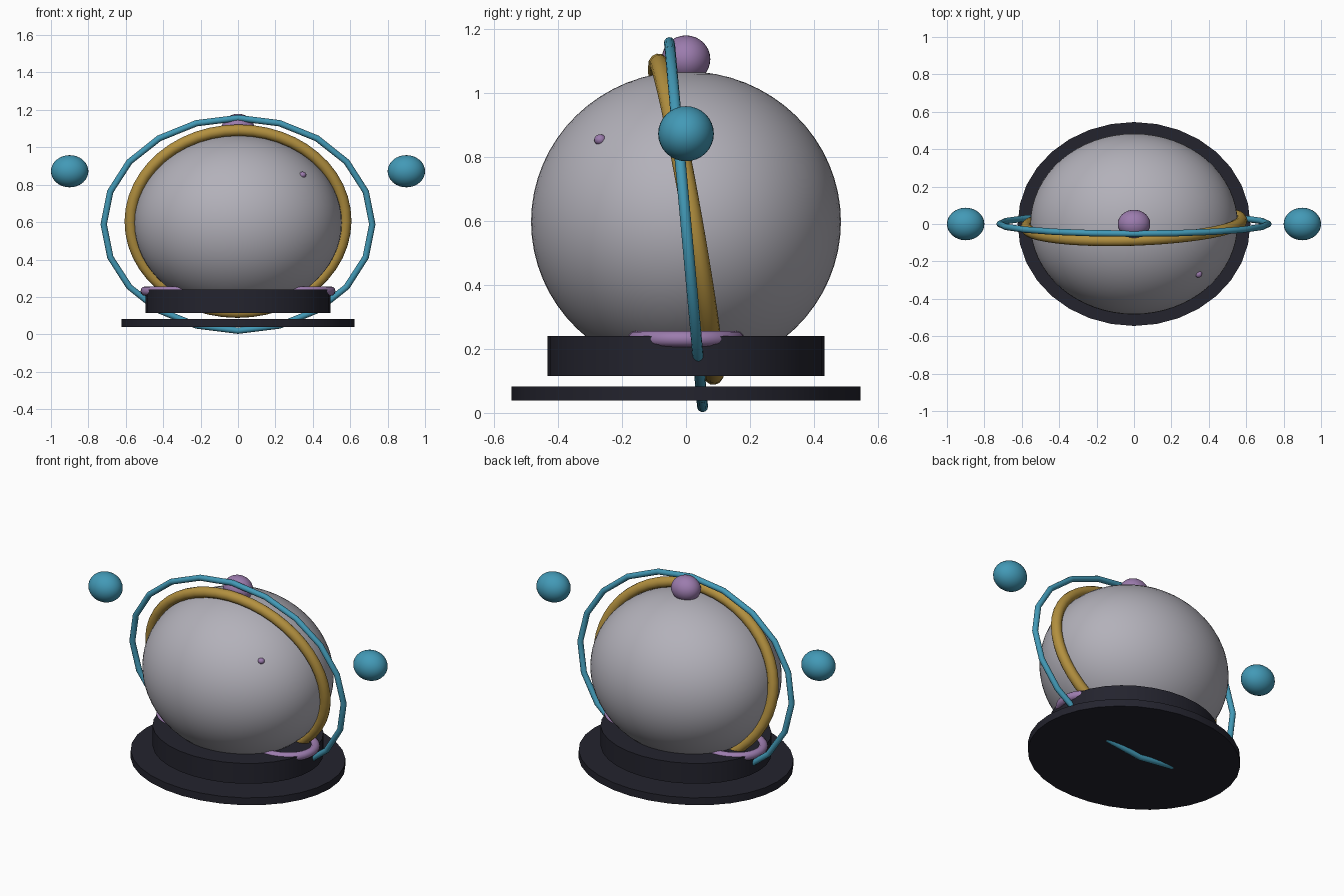
import bpy, bmesh, math
from mathutils import Matrix

if "Cube" in bpy.data.objects:
    bpy.data.objects.remove(bpy.data.objects["Cube"])


def material(name, rgb):
    m = bpy.data.materials.new(name)
    m.diffuse_color = (*rgb, 1.0)
    m.use_nodes = True
    m.node_tree.nodes["Principled BSDF"].inputs["Base Color"].default_value = m.diffuse_color
    return m


GREY = material("pale grey", (0.45, 0.44, 0.49))
DARK = material("dark slate", (0.017, 0.017, 0.027))
TEAL = material("teal", (0.055, 0.32, 0.47))
GOLD = material("gold", (0.45, 0.28, 0.05))
PURPLE = material("soft purple", (0.33, 0.20, 0.42))


def finish(bm, name, mat):
    bmesh.ops.recalc_face_normals(bm, faces=bm.faces)
    mesh = bpy.data.meshes.new(name)
    bm.to_mesh(mesh)
    bm.free()
    ob = bpy.data.objects.new(name, mesh)
    bpy.context.collection.objects.link(ob)
    mesh.materials.append(mat)
    bpy.ops.object.select_all(action='DESELECT')
    ob.select_set(True)
    bpy.context.view_layer.objects.active = ob
    bpy.ops.object.shade_smooth_by_angle(angle=math.radians(35))
    return ob


def ball(name, mat, centre, radii, segs=32):
    bm = bmesh.new()
    bmesh.ops.create_uvsphere(bm, u_segments=segs, v_segments=segs // 2, radius=1.0,
                              matrix=Matrix.Translation(centre) @ Matrix.Diagonal((*radii, 1)))
    return finish(bm, name, mat)


def disc(name, mat, rx, ry, z0, z1, segs=32):
    bm = bmesh.new()
    bmesh.ops.create_cone(bm, cap_ends=True, segments=segs, radius1=1, radius2=1, depth=1,
                          matrix=Matrix.Translation((0, 0, (z0 + z1) / 2))
                          @ Matrix.Diagonal((rx, ry, z1 - z0, 1)))
    return finish(bm, name, mat)


def ring(name, mat, centre, rx, ry, tube, segs, tilt=0.0, yaw=0.0, sides=12):
    """Elliptical ring in its own XY plane, tilted about X, then turned about Z."""
    bm = bmesh.new()
    loops = []
    for i in range(segs):
        a = math.tau * i / segs
        loop = []
        for j in range(sides):
            b = math.tau * j / sides
            d = tube * math.cos(b)
            loop.append(bm.verts.new(((rx + d) * math.cos(a), (ry + d) * math.sin(a),
                                      tube * math.sin(b))))
        loops.append(loop)
    for i in range(segs):
        p, q = loops[i], loops[(i + 1) % segs]
        for j in range(sides):
            k = (j + 1) % sides
            bm.faces.new((p[j], q[j], q[k], p[k]))
    bm.transform(Matrix.Translation(centre) @ Matrix.Rotation(math.radians(yaw), 4, 'Z')
                 @ Matrix.Rotation(math.radians(tilt), 4, 'X'))
    return finish(bm, name, mat)


# Main body
ball("body_sphere", GREY, (0, 0, 0.597), (0.555, 0.484, 0.47), 64)

# Two-tier base with a small gap
disc("base_collar", DARK, 0.495, 0.433, 0.115, 0.24)
disc("base_plate", DARK, 0.622, 0.545, 0.038, 0.083)

# Rings around the body
ring("inner_ring", GOLD, (0, 0, 0.605), 0.576, 0.494, 0.031, 48, tilt=100, yaw=2)
ring("outer_ring", TEAL, (0, 0, 0.588), 0.718, 0.571, 0.017, 20, tilt=95.2)

# Crown ball and small stud
ball("crown_ball", PURPLE, (0, 0, 1.105), (0.087, 0.076, 0.074))
ball("stud", PURPLE, (0.345, -0.268, 0.853), (0.020, 0.019, 0.017), 16)

# Mirrored floating balls and loop handles
for side, s in (("left", -1), ("right", 1)):
    ball(side + "_floating_ball", TEAL, (0.9 * s, 0, 0.872), (0.1, 0.087, 0.086))
    ring(side + "_handle", PURPLE, (0.312 * s, 0, 0.231), 0.184, 0.157, 0.025, 32)
